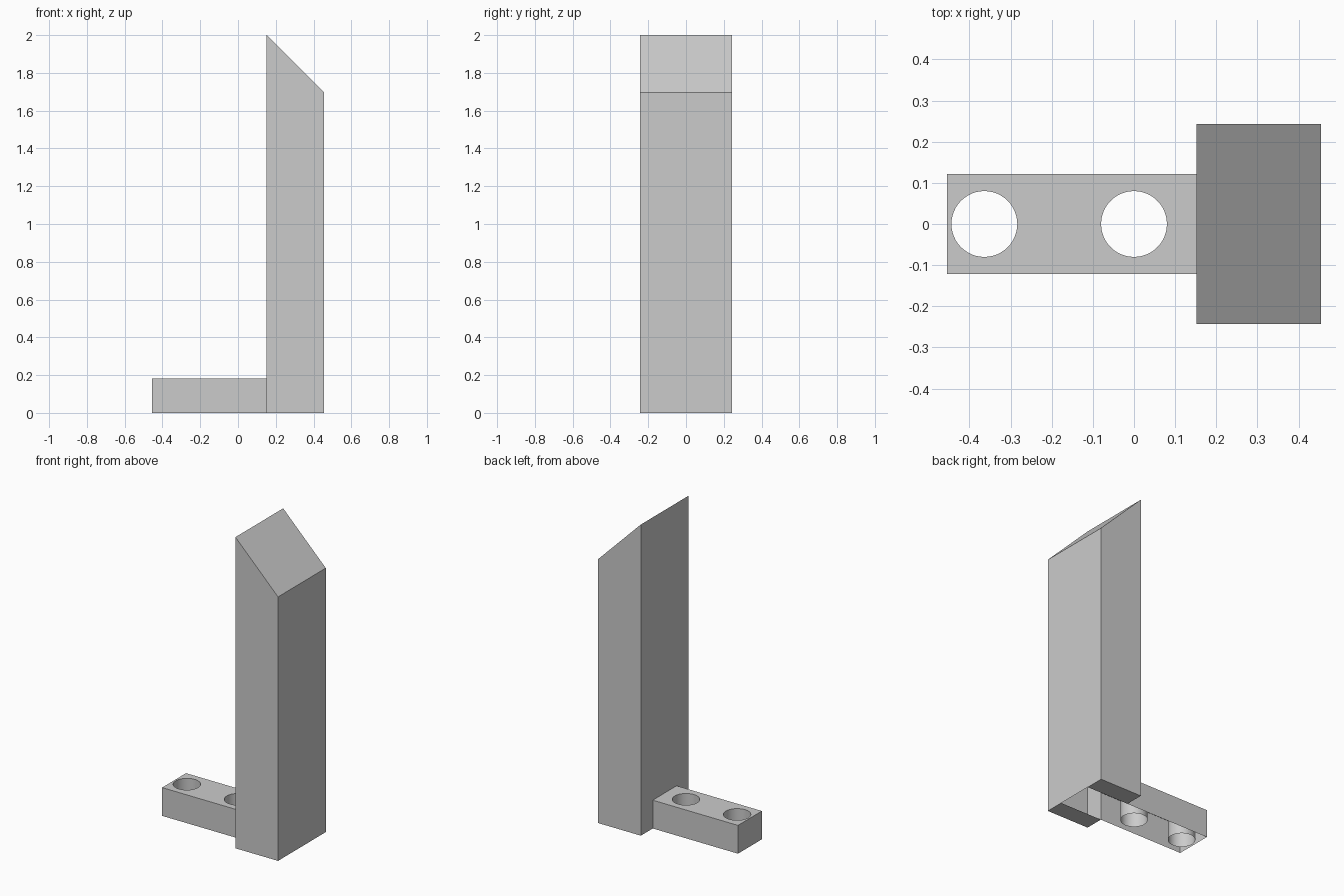
import bpy
import bmesh
import math
from mathutils import Matrix, Vector

cube = bpy.data.objects.get("Cube")
if cube:
    bpy.data.objects.remove(cube, do_unlink=True)

U = 2 / 66                        # base grid unit
X_END, X_JOIN = 15 * U, 5 * U     # outer ends, face where arm meets post
POST_Y, ARM_Y = 8 * U, 4 * U      # half depths
ARM_H, LOW, TOP = 6 * U, 56 * U, 2.0
HOLES, HOLE_R = (-12 * U, 0), 0.08

grey = bpy.data.materials.new("plain_grey")
grey.use_nodes = True
colour = (0.6, 0.6, 0.6, 1)
grey.diffuse_color = colour
grey.node_tree.nodes["Principled BSDF"].inputs["Base Color"].default_value = colour


def finish(bm, name):
    mesh = bpy.data.meshes.new(name)
    bm.to_mesh(mesh)
    bm.free()
    mesh.materials.append(grey)
    obj = bpy.data.objects.new(name, mesh)
    bpy.context.collection.objects.link(obj)
    return obj


# Post: slanted profile extruded through the depth
bm = bmesh.new()
profile = [(X_JOIN, 0), (X_END, 0), (X_END, LOW), (X_JOIN, TOP)]
face = bm.faces.new([bm.verts.new((x, -POST_Y, z)) for x, z in profile])
ext = bmesh.ops.extrude_face_region(bm, geom=[face], use_keep_orig=True)
moved = [v for v in ext["geom"] if isinstance(v, bmesh.types.BMVert)]
bmesh.ops.translate(bm, verts=moved, vec=(0, 2 * POST_Y, 0))
bmesh.ops.recalc_face_normals(bm, faces=bm.faces[:])

# Open the hollow post where the arm joins and along the underside
for co, no in (((0, ARM_Y, 0), (0, 1, 0)), ((0, -ARM_Y, 0), (0, 1, 0)),
               ((0, 0, ARM_H), (0, 0, 1))):
    bmesh.ops.bisect_plane(bm, geom=bm.verts[:] + bm.edges[:] + bm.faces[:],
                           plane_co=co, plane_no=no)
opening = []
for f in bm.faces:
    c = f.calc_center_median()
    under = f.normal.z < -0.9
    inner = f.normal.x < -0.9 and c.z < ARM_H
    if abs(c.y) < ARM_Y and (under or inner):
        opening.append(f)
bmesh.ops.delete(bm, geom=opening, context="FACES")
finish(bm, "post")

# Arm: top plate outline with two round holes, filled
bm = bmesh.new()
corners = [bm.verts.new((x, y, ARM_H)) for x, y in
           ((-X_END, -ARM_Y), (X_JOIN, -ARM_Y), (X_JOIN, ARM_Y), (-X_END, ARM_Y))]
for i in range(4):
    bm.edges.new((corners[i - 1], corners[i]))
for x in HOLES:
    bmesh.ops.create_circle(bm, segments=48, radius=HOLE_R,
                            matrix=Matrix.Translation((x, 0, ARM_H)))
bmesh.ops.triangle_fill(bm, use_beauty=True, edges=bm.edges[:], normal=Vector((0, 0, 1)))

# Pull every border down except the joint: side walls and hole tubes, open below
border = [e for e in bm.edges if e.is_boundary
          and not all(abs(v.co.x - X_JOIN) < U / 10 for v in e.verts)]
ext = bmesh.ops.extrude_edge_only(bm, edges=border)
moved = [v for v in ext["geom"] if isinstance(v, bmesh.types.BMVert)]
bmesh.ops.translate(bm, verts=moved, vec=(0, 0, -ARM_H))
bmesh.ops.recalc_face_normals(bm, faces=bm.faces[:])
if max(bm.faces, key=lambda f: f.calc_center_median().z).normal.z < 0:
    bmesh.ops.reverse_faces(bm, faces=bm.faces[:])
arm = finish(bm, "drilled_arm")

# Smooth the tubes, keep the edges crisp
bpy.ops.object.select_all(action="DESELECT")
arm.select_set(True)
bpy.context.view_layer.objects.active = arm
bpy.ops.object.shade_smooth_by_angle(angle=math.radians(30))
